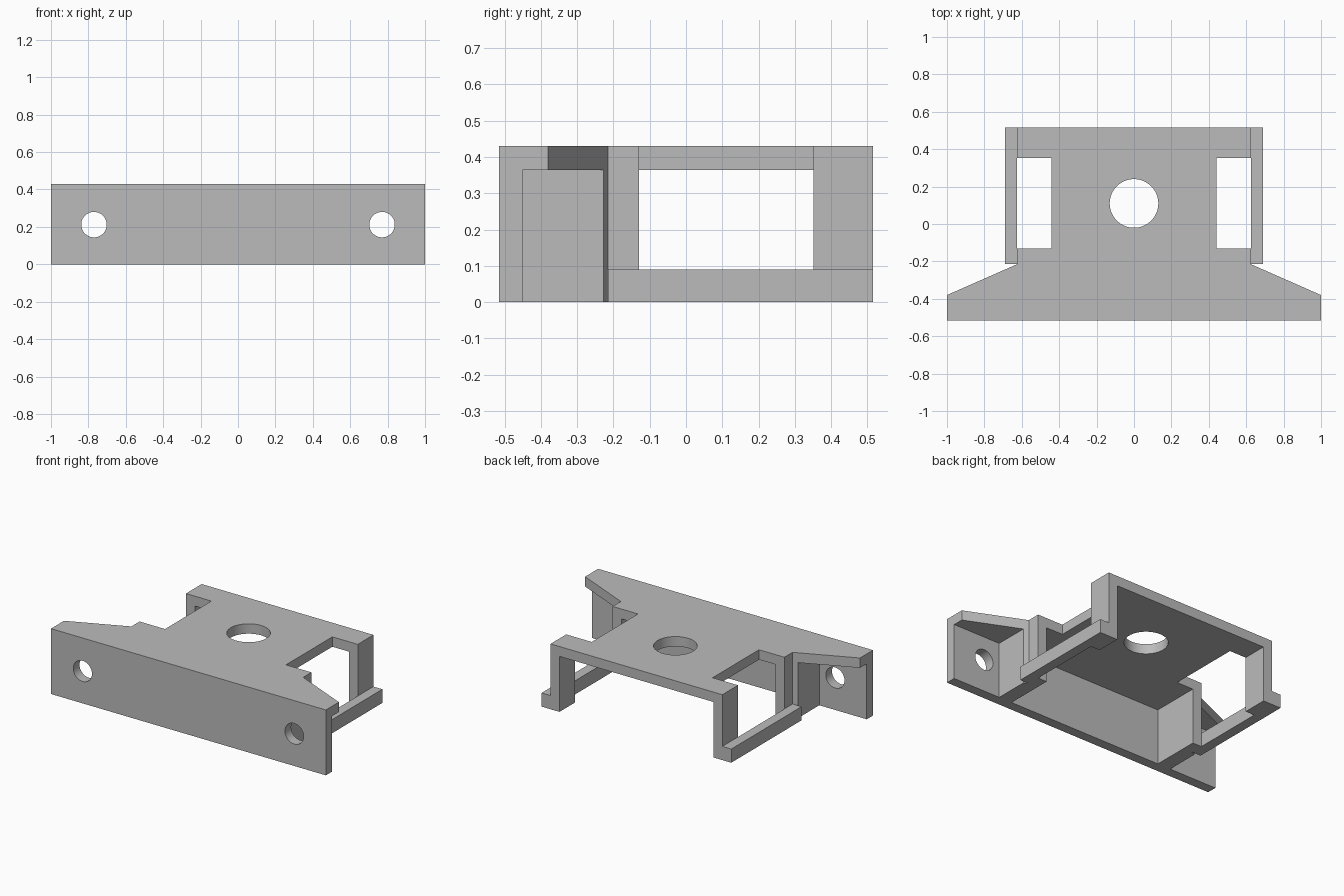
import bpy
import bmesh
from math import radians
from mathutils import Matrix

cube = bpy.data.objects.get("Cube")
if cube:
    bpy.data.objects.remove(cube, do_unlink=True)

# Single grey material
GREY = (0.5, 0.5, 0.5, 1.0)
grey = bpy.data.materials.new("plain grey")
grey.use_nodes = True
grey.diffuse_color = GREY
grey.node_tree.nodes["Principled BSDF"].inputs["Base Color"].default_value = GREY

# Shared heights and depths
TOP, UNDER, RAIL_TOP = 0.43, 0.365, 0.09
FRONT, INNER, BACK = -0.515, -0.45, 0.515
POST_IN, POST_OUT, RAIL_OUT = 0.56, 0.625, 0.69
WIN_FRONT, WIN_BACK, NECK = -0.13, 0.352, -0.215


def finish(name, bm):
    bmesh.ops.recalc_face_normals(bm, faces=bm.faces[:])
    mesh = bpy.data.meshes.new(name)
    bm.to_mesh(mesh)
    bm.free()
    mesh.materials.append(grey)
    obj = bpy.data.objects.new(name, mesh)
    bpy.context.collection.objects.link(obj)
    return obj


def prism(name, outline, low, high):
    """Extrude a plan outline from one height to another."""
    bm = bmesh.new()
    base = bm.faces.new([bm.verts.new((x, y, low)) for x, y in outline])
    extruded = bmesh.ops.extrude_face_region(bm, geom=[base])["geom"]
    top = [v for v in extruded if isinstance(v, bmesh.types.BMVert)]
    bmesh.ops.translate(bm, verts=top, vec=(0, 0, high - low))
    return finish(name, bm)


def box(name, x0, x1, y0, y1, low, high):
    return prism(name, [(x0, y0), (x1, y0), (x1, y1), (x0, y1)], low, high)


def drill(obj, centre, radius, axis):
    """Cut a round hole through the part along the axis."""
    turn = Matrix.Rotation(radians(90), 4, "X") if axis == "Y" else Matrix()
    bm = bmesh.new()
    bmesh.ops.create_cone(bm, cap_ends=True, segments=64, radius1=radius,
                          radius2=radius, depth=0.3,
                          matrix=Matrix.Translation(centre) @ turn)
    cutter = finish("hole_cutter", bm)
    cutter.hide_render = True
    mod = obj.modifiers.new("hole", "BOOLEAN")
    mod.operation = "DIFFERENCE"
    mod.solver = "EXACT"
    mod.object = cutter
    bpy.context.view_layer.objects.active = obj
    bpy.ops.object.modifier_apply(modifier=mod.name)
    bpy.data.objects.remove(cutter, do_unlink=True)


def smooth(obj):
    bpy.ops.object.select_all(action="DESELECT")
    obj.select_set(True)
    bpy.context.view_layer.objects.active = obj
    bpy.ops.object.shade_smooth_by_angle(angle=radians(30))


# Top deck: tapered wings, side notches and a round centre hole
half = [(1, FRONT), (1, -0.38), (POST_OUT, NECK), (POST_OUT, WIN_FRONT),
        (0.44, WIN_FRONT), (0.44, WIN_BACK), (POST_OUT, WIN_BACK),
        (POST_OUT, BACK)]
deck = prism("top_deck", half + [(-x, y) for x, y in reversed(half)], UNDER, TOP)
drill(deck, (0, 0.11, UNDER), 0.13, "Z")
smooth(deck)

# Front plate with two bolt holes
plate = box("front_plate", -1, 1, FRONT, INNER, 0, UNDER)
for x in (-0.77, 0.77):
    drill(plate, (x, INNER, 0.212), 0.068, "Y")
smooth(plate)

# Side supports, back posts and bottom rails, the same on both sides
support = [(POST_IN, INNER), (0.655, INNER), (0.655, -0.228),
           (POST_OUT, NECK), (POST_OUT, WIN_FRONT), (POST_IN, WIN_FRONT)]
for side, s in (("left", 1), ("right", -1)):
    prism(side + "_support_wall", [(s * x, y) for x, y in support], 0, UNDER)
    box(side + "_back_post", s * POST_IN, s * POST_OUT, WIN_BACK, BACK, 0, UNDER)
    box(side + "_bottom_rail", s * POST_OUT, s * RAIL_OUT, NECK, BACK, 0, RAIL_TOP)
